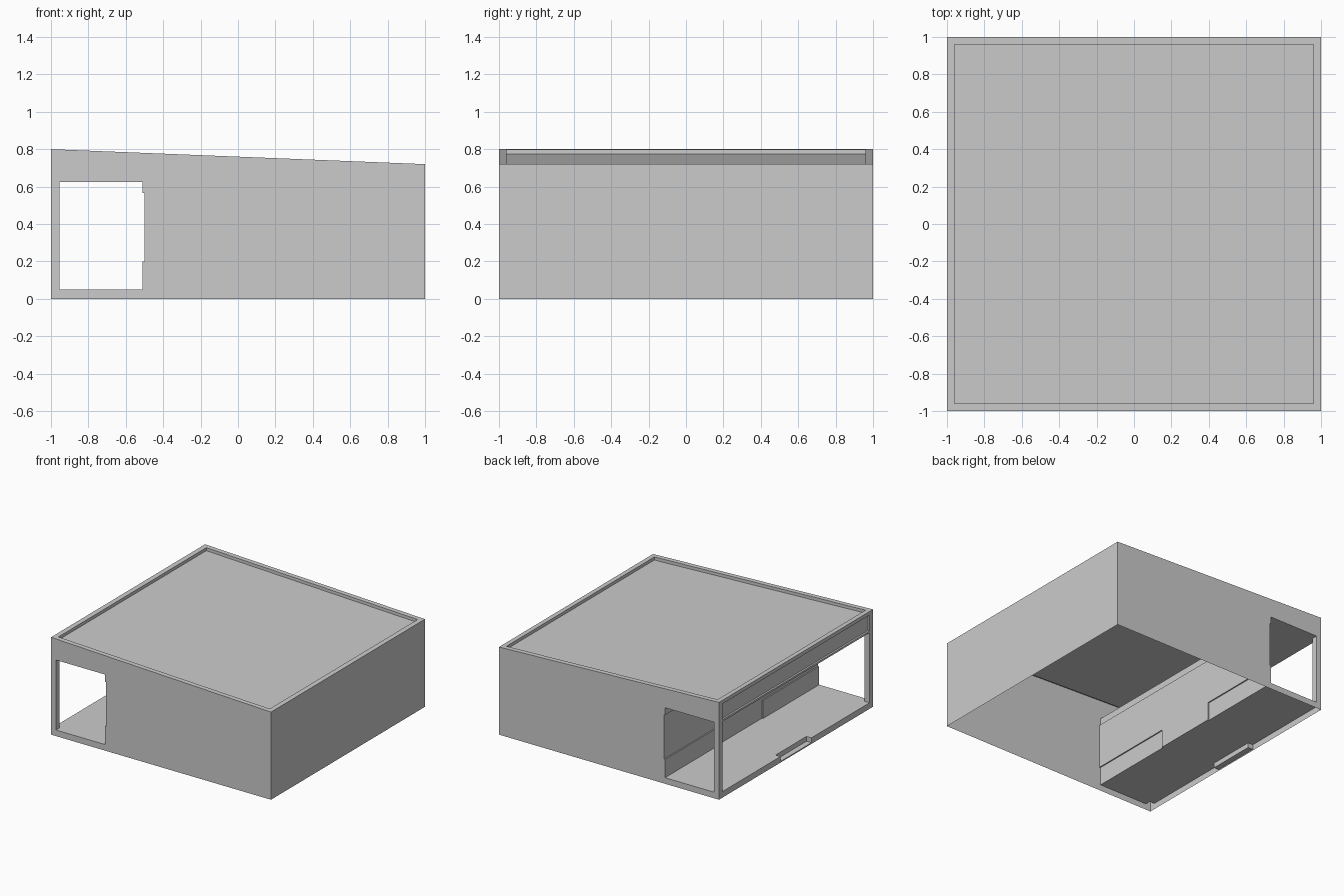
import bpy, bmesh
from mathutils import Vector

if "Cube" in bpy.data.objects:
    bpy.data.objects.remove(bpy.data.objects["Cube"])

P = 0.955                      # inner side of the corner posts
FLOOR, CEIL = 0.05, 0.625      # room heights
BACK, STEP = -0.5, -0.51       # partition plane and its raised strips
RIM = 0.96                     # inner side of the roof rim


def top(x, drop=0.0):
    return 0.76 - 0.04 * x - drop


def make(name, bm):
    me = bpy.data.meshes.new(name)
    bm.to_mesh(me)
    bm.free()
    ob = bpy.data.objects.new(name, me)
    bpy.context.collection.objects.link(ob)
    return ob


def sheet(name, place, normal, *loops):
    """Flat sheet from an outline and optional holes, given as 2D points."""
    bm = bmesh.new()
    for loop in loops:
        vs = [bm.verts.new(place(*p)) for p in loop]
        for a, b in zip(vs, vs[1:] + vs[:1]):
            bm.edges.new((a, b))
    bmesh.ops.triangle_fill(bm, edges=bm.edges[:], use_beauty=True, normal=normal)
    bm.normal_update()
    for f in bm.faces:
        if f.normal.dot(Vector(normal)) < 0:
            f.normal_flip()
    return make(name, bm)


def strips(name, *rails):
    """Quads between pairs of equally long point lists."""
    bm = bmesh.new()
    for a, b in rails:
        va = [bm.verts.new(p) for p in a]
        vb = [bm.verts.new(p) for p in b]
        for i in range(len(a) - 1):
            bm.faces.new((va[i], va[i + 1], vb[i + 1], vb[i]))
    bmesh.ops.remove_doubles(bm, verts=bm.verts[:], dist=1e-5)
    return make(name, bm)


def rect(a0, b0, a1, b1):
    return [(a0, b0), (a1, b0), (a1, b1), (a0, b1)]


# Front and back walls with the stepped side opening
side = [(-1, 0), (1, 0), (1, top(1)), (-1, top(-1))]
opening = [(-P, FLOOR), (STEP, FLOOR), (STEP, 0.2), (BACK, 0.2),
           (BACK, 0.565), (STEP, 0.565), (STEP, CEIL), (-P, CEIL)]
for s, name in ((-1, "front_wall"), (1, "back_wall")):
    sheet(name, lambda x, z: (x, s, z), (0, s, 0), side, opening)

# Right wall
sheet("right_wall", lambda y, z: (1, y, z), (1, 0, 0), rect(-1, 0, 1, top(1)))

# Left wall with wide opening, sill notch and recessed lintel panel
wide = [(-P, FLOOR), (-0.2, FLOOR), (-0.2, 0.01), (0.2, 0.01),
        (0.2, FLOOR), (P, FLOOR), (P, CEIL), (-P, CEIL)]
lintel = rect(-P, 0.64, P, 0.77)
sheet("left_wall", lambda y, z: (-1, y, z), (-1, 0, 0), rect(-1, 0, 1, top(-1)), wide, lintel)
ring = lintel + lintel[:1]
strips("lintel_recess", ([(-1, y, z) for y, z in ring], [(-0.985, y, z) for y, z in ring]))
sheet("lintel_panel", lambda y, z: (-0.985, y, z), (-1, 0, 0), lintel)

# Corner post inner faces
for s, name in ((-1, "front_post"), (1, "back_post")):
    path = [(-P, s), (-P, s * P), (-1, s * P)]
    strips(name, ([(x, y, FLOOR) for x, y in path], [(x, y, CEIL) for x, y in path]))

# Room floor and ceiling, cut around the posts
floor = [(STEP, -1), (STEP, -0.27), (BACK, -0.27), (BACK, 0.27), (STEP, 0.27), (STEP, 1),
         (-P, 1), (-P, P), (-1, P), (-1, 0.2), (-P, 0.2),
         (-P, -0.2), (-1, -0.2), (-1, -P), (-P, -P), (-P, -1)]
ceiling = [(STEP, -1), (STEP, 1), (-P, 1), (-P, P), (-1, P), (-1, -P), (-P, -P), (-P, -1)]
sheet("room_floor", lambda x, y: (x, y, FLOOR), (0, 0, 1), floor)
sheet("room_ceiling", lambda x, y: (x, y, CEIL), (0, 0, -1), ceiling)

# Notch in the sill
notch = [(-1, -0.2), (-P, -0.2), (-P, 0.2), (-1, 0.2)]
strips("sill_notch_sides", ([(x, y, FLOOR) for x, y in notch], [(x, y, 0.01) for x, y in notch]))
sheet("sill_notch_base", lambda x, y: (x, y, 0.01), (0, 0, 1), notch)

# Partition: stepped profile at both ends, flat lower part in the middle
upper = [(BACK, 0.2), (BACK, 0.565), (STEP, 0.565), (STEP, CEIL)]
ends = [(STEP, FLOOR), (STEP, 0.2)] + upper
middle = [(BACK, FLOOR)] + upper


def along(profile, y):
    return [(x, y, z) for x, z in profile]


strips("partition",
       (along(ends, -1), along(ends, -0.27)),
       (along(middle, -0.27), along(middle, 0.27)),
       (along(ends, 0.27), along(ends, 1)),
       *[([(STEP, y, FLOOR), (STEP, y, 0.2)], [(BACK, y, FLOOR), (BACK, y, 0.2)])
         for y in (-0.27, 0.27)])

# Sloping roof rim and sunken roof
corners = rect(-1, -1, 1, 1)
corners += corners[:1]
outer = [(x, y, top(x)) for x, y in corners]
inner = [(x * RIM, y * RIM, top(x * RIM)) for x, y in corners]
lower = [(x, y, z - 0.025) for x, y, z in inner]
strips("roof_rim", (outer, inner), (inner, lower))
sheet("roof", lambda x, y: (x, y, top(x, 0.025)), (0, 0, 1), rect(-RIM, -RIM, RIM, RIM))
